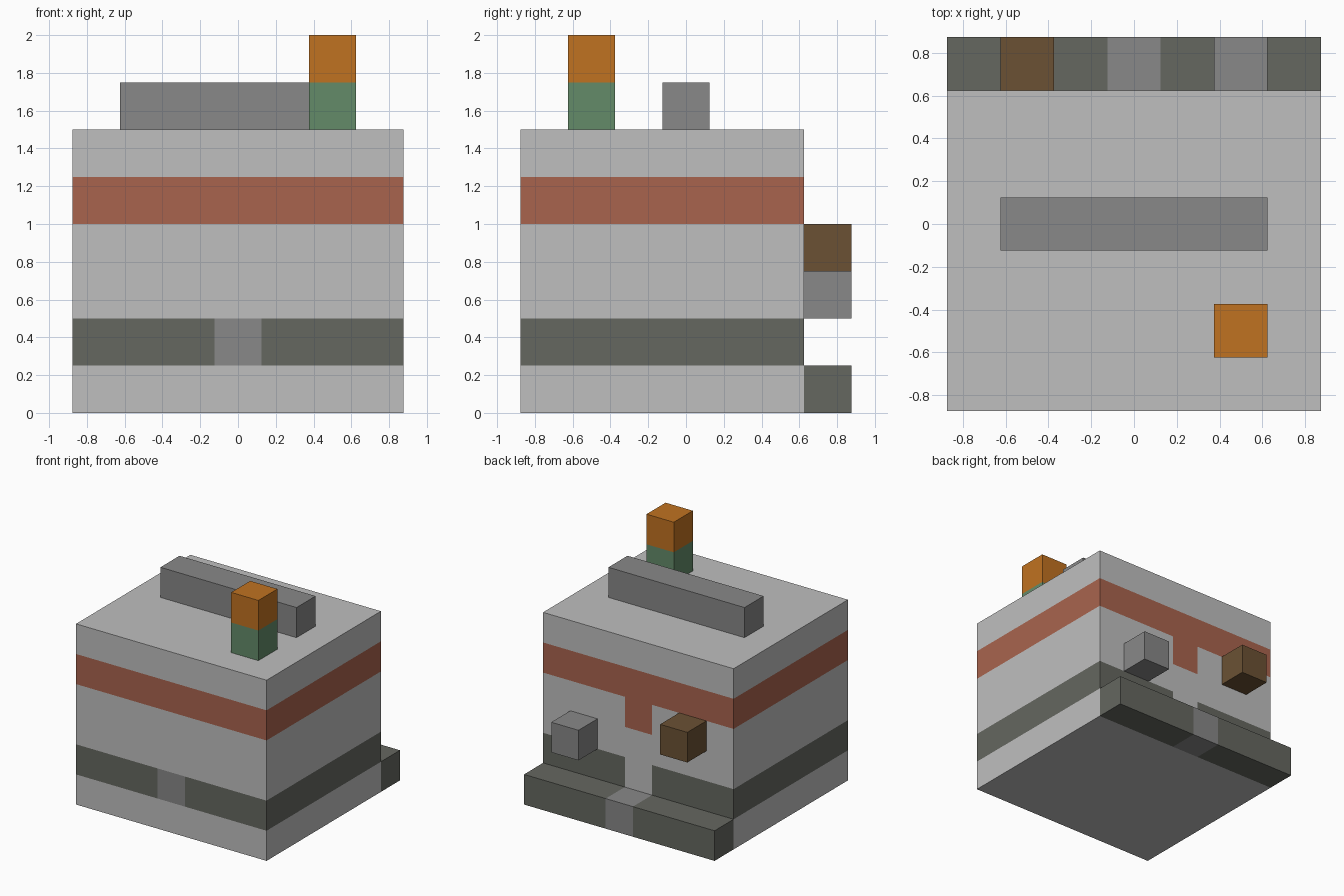
import bpy
import bmesh
from mathutils import Vector

cube = bpy.data.objects.get("Cube")
if cube:
    bpy.data.objects.remove(cube, do_unlink=True)

U = 0.25        # building module
H = U / 2


def material(name, rgb):
    m = bpy.data.materials.new(name)
    m.use_nodes = True
    m.diffuse_color = (*rgb, 1)
    for node in m.node_tree.nodes:
        if node.type == 'BSDF_PRINCIPLED':
            node.inputs["Base Color"].default_value = (*rgb, 1)
            node.inputs["Roughness"].default_value = 0.8
    return m


LIGHT = material("light grey", (0.52, 0.52, 0.52))
GREY = material("mid grey", (0.246, 0.246, 0.246))
DARK = material("dark olive grey", (0.130, 0.136, 0.117))
RED = material("brick red", (0.397, 0.127, 0.076))
BROWN = material("brown", (0.147, 0.083, 0.034))
GREEN = material("green", (0.127, 0.258, 0.141))
ORANGE = material("orange", (0.527, 0.168, 0.015))


def box(name, low, high, mats, cuts=(), rule=None):
    """Box between two corners, cut by (axis, position) planes, coloured by a rule."""
    low, high = Vector(low), Vector(high)
    bm = bmesh.new()
    bmesh.ops.create_cube(bm, size=1)
    for v in bm.verts:
        v.co = (low + high) / 2 + v.co * (high - low)
    for axis, pos in cuts:
        normal = Vector((0, 0, 0))
        normal[axis] = 1
        geom = bm.verts[:] + bm.edges[:] + bm.faces[:]
        bmesh.ops.bisect_plane(bm, geom=geom, plane_co=normal * pos, plane_no=normal)
    bm.normal_update()
    if rule:
        for f in bm.faces:
            f.material_index = mats.index(rule(f.calc_center_median(), f.normal))
    mesh = bpy.data.meshes.new(name)
    bm.to_mesh(mesh)
    bm.free()
    for m in mats:
        mesh.materials.append(m)
    ob = bpy.data.objects.new(name, mesh)
    bpy.context.collection.objects.link(ob)
    return ob


# Painted bands around the body, with a gap or tab in the middle of front and back
def body_colour(c, n):
    if abs(n.z) > 0.5:
        return LIGHT
    middle = abs(c.x) < H
    front, back = n.y < -0.5, n.y > 0.5
    if U < c.z < 2 * U:
        if middle and front:
            return GREY
        return LIGHT if middle and back else DARK
    if 4 * U < c.z < 5 * U or (middle and back and 3 * U < c.z < 4 * U):
        return RED
    return LIGHT


middle_cuts = [(0, -H), (0, H)]
W = 7 * H       # half width of the body
B = 5 * H       # back wall

box("body", (-W, -W, 0), (W, B, 6 * U), [LIGHT, GREY, DARK, RED],
    middle_cuts + [(2, k * U) for k in range(1, 6)], body_colour)

# Rear ledge with a grey centre section
box("rear_ledge", (-W, B, 0), (W, W, U), [DARK, GREY], middle_cuts,
    lambda c, n: GREY if abs(c.x) < H else DARK)

# Blocks on the back wall
box("rear_block_left", (3 * H, B, 2 * U), (5 * H, W, 3 * U), [GREY])
box("rear_block_right", (-5 * H, B, 3 * U), (-3 * H, W, 4 * U), [BROWN])

# Roof bar and two-part post
box("roof_bar", (-5 * H, -H, 6 * U), (5 * H, H, 7 * U), [GREY])
box("post_base", (3 * H, -5 * H, 6 * U), (5 * H, -3 * H, 7 * U), [GREEN])
box("post_cap", (3 * H, -5 * H, 7 * U), (5 * H, -3 * H, 8 * U), [ORANGE])
